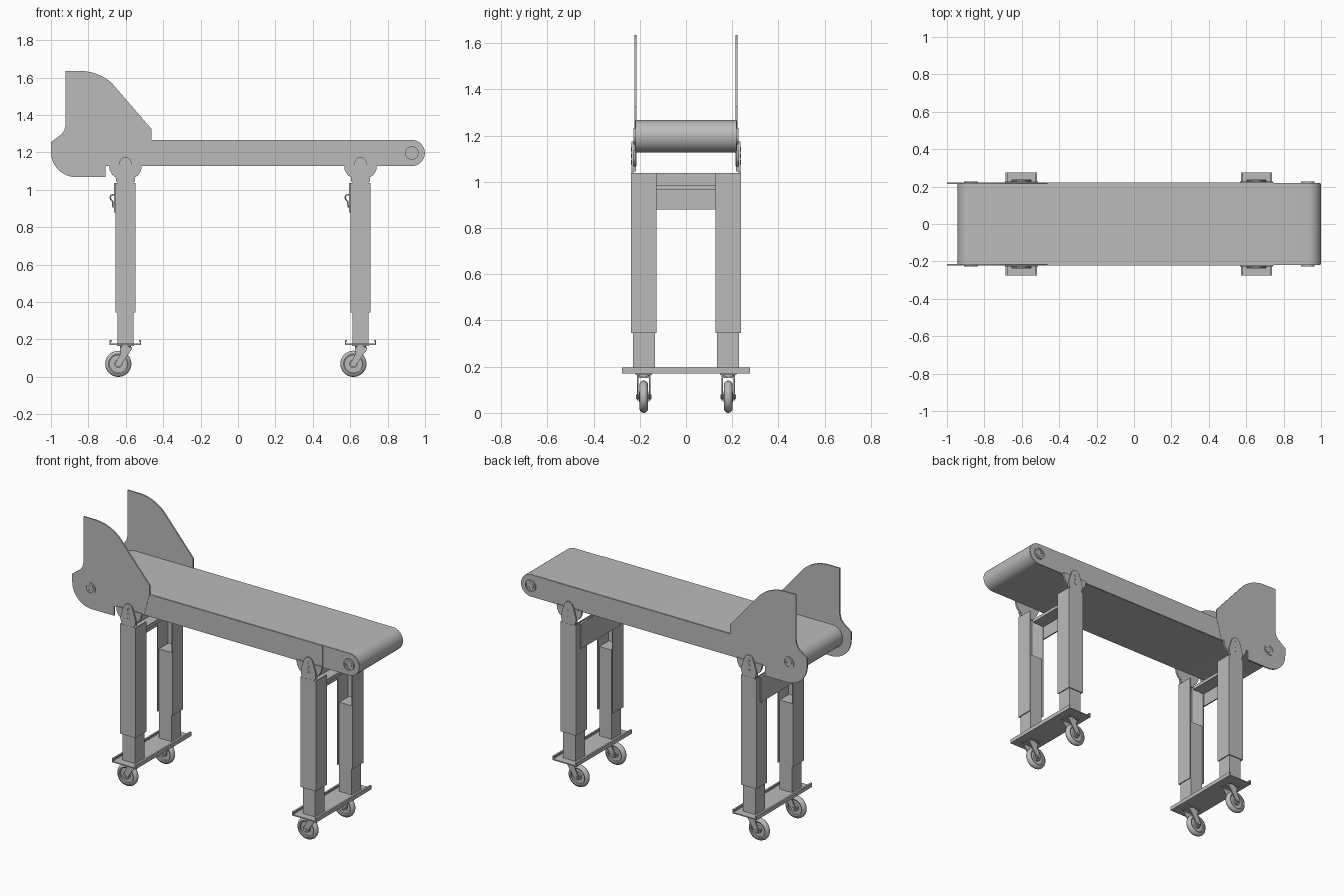
import bpy, bmesh, math
from mathutils import Vector

if "Cube" in bpy.data.objects:
    bpy.data.objects.remove(bpy.data.objects["Cube"], do_unlink=True)

grey = bpy.data.materials.new("plain grey")
grey.use_nodes = True
COLOUR = (0.5, 0.5, 0.5, 1)
grey.diffuse_color = COLOUR
grey.node_tree.nodes["Principled BSDF"].inputs["Base Color"].default_value = COLOUR


def finish(name, bm):
    """Turn a bmesh into a shaded object."""
    bmesh.ops.recalc_face_normals(bm, faces=bm.faces)
    mesh = bpy.data.meshes.new(name)
    bm.to_mesh(mesh)
    bm.free()
    mesh.materials.append(grey)
    ob = bpy.data.objects.new(name, mesh)
    bpy.context.collection.objects.link(ob)
    bpy.ops.object.select_all(action='DESELECT')
    ob.select_set(True)
    bpy.context.view_layer.objects.active = ob
    bpy.ops.object.shade_smooth_by_angle(angle=math.radians(35))
    return ob


def extrude(name, points, depth):
    """Closed outline pushed along a vector."""
    bm = bmesh.new()
    face = bm.faces.new([bm.verts.new(p) for p in points])
    new = bmesh.ops.extrude_face_region(bm, geom=[face])["geom"]
    verts = [v for v in new if isinstance(v, bmesh.types.BMVert)]
    bmesh.ops.translate(bm, verts=verts, vec=depth)
    # the source face stays as the near cap
    return finish(name, bm)


def plate(name, xz, y0, y1):
    return extrude(name, [(x, y0, z) for x, z in xz], Vector((0, y1 - y0, 0)))


def box(name, x, y, z):
    return plate(name, [(x[0], z[0]), (x[1], z[0]), (x[1], z[1]), (x[0], z[1])], *y)


def arc(cx, cz, r, a0, a1, n=12):
    steps = [math.radians(a0 + (a1 - a0) * i / n) for i in range(n + 1)]
    return [(cx + r * math.cos(a), cz + r * math.sin(a)) for a in steps]


def lathe(name, profile, centre, n=36):
    """Closed (radius, y) outline spun about an axis along y."""
    bm = bmesh.new()
    vs = [bm.verts.new((r, y, 0)) for r, y in profile]
    edges = [bm.edges.new((vs[i - 1], vs[i])) for i in range(len(vs))]
    bmesh.ops.spin(bm, geom=vs + edges, axis=(0, 1, 0), cent=(0, 0, 0),
                   angle=math.tau, steps=n, use_duplicate=False)
    bmesh.ops.remove_doubles(bm, verts=bm.verts, dist=1e-5)
    bmesh.ops.translate(bm, verts=bm.verts, vec=centre)
    return finish(name, bm)


def ring(name, r0, r1, x, y0, y1, z, n=28):
    return lathe(name, [(r0, y0), (r1, y0), (r1, y1), (r0, y1)], (x, 0, z), n)


def disc(name, r, x, y0, y1, z):
    return plate(name, arc(x, z, r, 0, 345, 23), y0, y1)


def upright_disc(name, r, x, y, z0, z1):
    return extrude(name, [(a, b, z0) for a, b in arc(x, y, r, 0, 345, 23)], Vector((0, 0, z1 - z0)))


# Conveyor belt and its side frames
AXLE_Z = 1.197
TAIL, HEAD = 0.929, -0.873


def stadium(r):
    return arc(TAIL, AXLE_Z, r, -90, 90, 18) + arc(HEAD, AXLE_Z, r, 90, 270, 18)


plate("belt", stadium(0.07), -0.214, 0.214)
for s, side in ((-1, "right"), (1, "left")):
    plate(side + "_frame", stadium(0.069), s * 0.21, s * 0.218)
    box(side + "_frame_panel", (-0.7, 0.745), sorted((s * 0.214, s * 0.221)), (1.128, 1.266))

    # Tall guard at the loading end
    guard = arc(-0.845, 1.381, 0.255, 90, 48, 10)
    guard += [(-0.462, 1.325), (-0.462, 1.266), (-0.5, 1.128), (-0.708, 1.128), (-0.708, 1.068)]
    guard += arc(-0.865, 1.203, 0.135, -90, -180)
    guard += [(-1.0, 1.255), (-0.945, 1.296), (-0.929, 1.317), (-0.922, 1.345), (-0.922, 1.636)]
    plate(side + "_guard", guard, s * 0.214, s * 0.223)

    # Bearings for the rollers
    for x in (TAIL, HEAD):
        ring(side + "_bearing_rim", 0.027, 0.036, x, s * 0.21, s * 0.227, AXLE_Z)
        ring(side + "_bearing_collar", 0.013, 0.022, x, s * 0.21, s * 0.226, AXLE_Z)
        disc(side + "_bearing_face", 0.03, x, s * 0.21, s * 0.224, AXLE_Z)


def channel(name, x, w, y_out, y_in, z0, z1, t):
    """Upright channel with its web outside, open towards the middle."""
    s = 1 if y_out > y_in else -1
    web = y_out - s * t
    pts = [(x - w, y_in), (x - w, y_out), (x + w, y_out), (x + w, y_in),
           (x + w - t, y_in), (x + w - t, web), (x - w + t, web), (x - w + t, y_in)]
    extrude(name, [(a, b, z0) for a, b in pts], Vector((0, 0, z1 - z0)))


def caster(name, x, y):
    wx, wz = x - 0.038, 0.07
    # Rounded tyre with a recessed web and a raised hub
    tyre = [(0.046, -0.016)] + [(0.049 + 0.021 * math.cos(a), 0.019 * math.sin(a))
                                for a in [math.radians(-80 + 20 * i) for i in range(9)]]
    tyre += [(0.046, 0.016)]
    lathe(name + "_tyre", tyre, (wx, y, wz))
    lathe(name + "_web", [(0.008, -0.006), (0.048, -0.006), (0.048, 0.006), (0.008, 0.006)], (wx, y, wz))
    lathe(name + "_hub", [(0.004, -0.02), (0.022, -0.02), (0.022, 0.02), (0.004, 0.02)], (wx, y, wz))
    disc(name + "_axle", 0.009, wx, y - 0.034, y + 0.034, wz)
    # Fork arms sweeping back from the swivel
    arm = arc(wx, wz, 0.016, 170, 330, 8)
    arm += [(x + 0.012, 0.115), (x + 0.036, 0.15), (x + 0.036, 0.158), (x - 0.03, 0.158), (x - 0.026, 0.125)]
    for s in (-1, 1):
        plate(name + "_fork_arm", arm, y + s * 0.023, y + s * 0.029)
    box(name + "_fork_crown", (x - 0.03, x + 0.036), (y - 0.029, y + 0.029), (0.152, 0.159))
    upright_disc(name + "_swivel", 0.03, x, y, 0.158, 0.166)
    box(name + "_mount", (x - 0.045, x + 0.045), (y - 0.036, y + 0.036), (0.165, 0.172))


def wire(name, points, radius):
    curve = bpy.data.curves.new(name, 'CURVE')
    curve.dimensions = '3D'
    curve.bevel_depth = radius
    curve.bevel_resolution = 2
    spline = curve.splines.new('POLY')
    spline.points.add(len(points) - 1)
    for p, co in zip(spline.points, points):
        p.co = (*co, 1)
    curve.materials.append(grey)
    bpy.context.collection.objects.link(bpy.data.objects.new(name, curve))


# Two wheeled stands, each with a pair of telescopic legs
for x, end in ((-0.602, "head"), (0.655, "tail")):
    for s, side in ((-1, "right"), (1, "left")):
        label = end + "_" + side
        channel(label + "_outer_leg", x, 0.054, s * 0.237, s * 0.128, 0.345, 1.038, 0.006)
        box(label + "_inner_leg", (x - 0.043, x + 0.043), sorted((s * 0.229, s * 0.134)), (0.176, 0.74))

        # Hanging ear on the frame and pivot plate on the leg
        ear = [(x - 0.088, 1.135), (x - 0.084, 1.105), (x - 0.07, 1.08), (x - 0.05, 1.066), (x - 0.05, 1.045),
               (x + 0.05, 1.045), (x + 0.05, 1.066), (x + 0.07, 1.08), (x + 0.084, 1.105), (x + 0.088, 1.135)]
        plate(label + "_ear", ear, s * 0.216, s * 0.228)
        pivot = arc(x, 1.143, 0.032, 160, 20, 10)
        pivot += [(x + 0.052, 1.085), (x + 0.052, 1.065), (x + 0.04, 1.03), (x - 0.04, 1.03),
                  (x - 0.052, 1.065), (x - 0.052, 1.085)]
        plate(label + "_pivot", pivot, s * 0.228, s * 0.236)
        for z in (1.085, 1.113, 1.141):
            ring(label + "_pivot_hole", 0.005, 0.009, x, s * 0.232, s * 0.2375, z, 16)
        caster(label + "_caster", x, s * 0.183)

    # Cross member between the leg tops
    box(end + "_cross_plate", (x - 0.062, x - 0.054), (-0.2, 0.2), (0.88, 1.038))
    box(end + "_cross_shelf", (x - 0.056, x + 0.03), (-0.131, 0.131), (0.965, 0.973))
    box(end + "_cross_lip", (x + 0.022, x + 0.03), (-0.131, 0.131), (0.965, 0.985))

    # Locking pin handle
    wire(end + "_pin_handle", [(x - 0.056, -0.18, 0.975), (x - 0.076, -0.18, 0.972), (x - 0.082, -0.18, 0.96),
                               (x - 0.078, -0.18, 0.948), (x - 0.068, -0.18, 0.938), (x - 0.066, -0.18, 0.905)], 0.004)

    # Foot channel with upturned lips
    foot = [(-0.084, 0.196), (-0.084, 0.171), (0.084, 0.171), (0.084, 0.196), (0.073, 0.196),
            (0.073, 0.190), (0.078, 0.190), (0.078, 0.178), (-0.078, 0.178), (-0.078, 0.190),
            (-0.073, 0.190), (-0.073, 0.196)]
    plate(end + "_foot", [(x + a, z) for a, z in foot], -0.276, 0.276)
